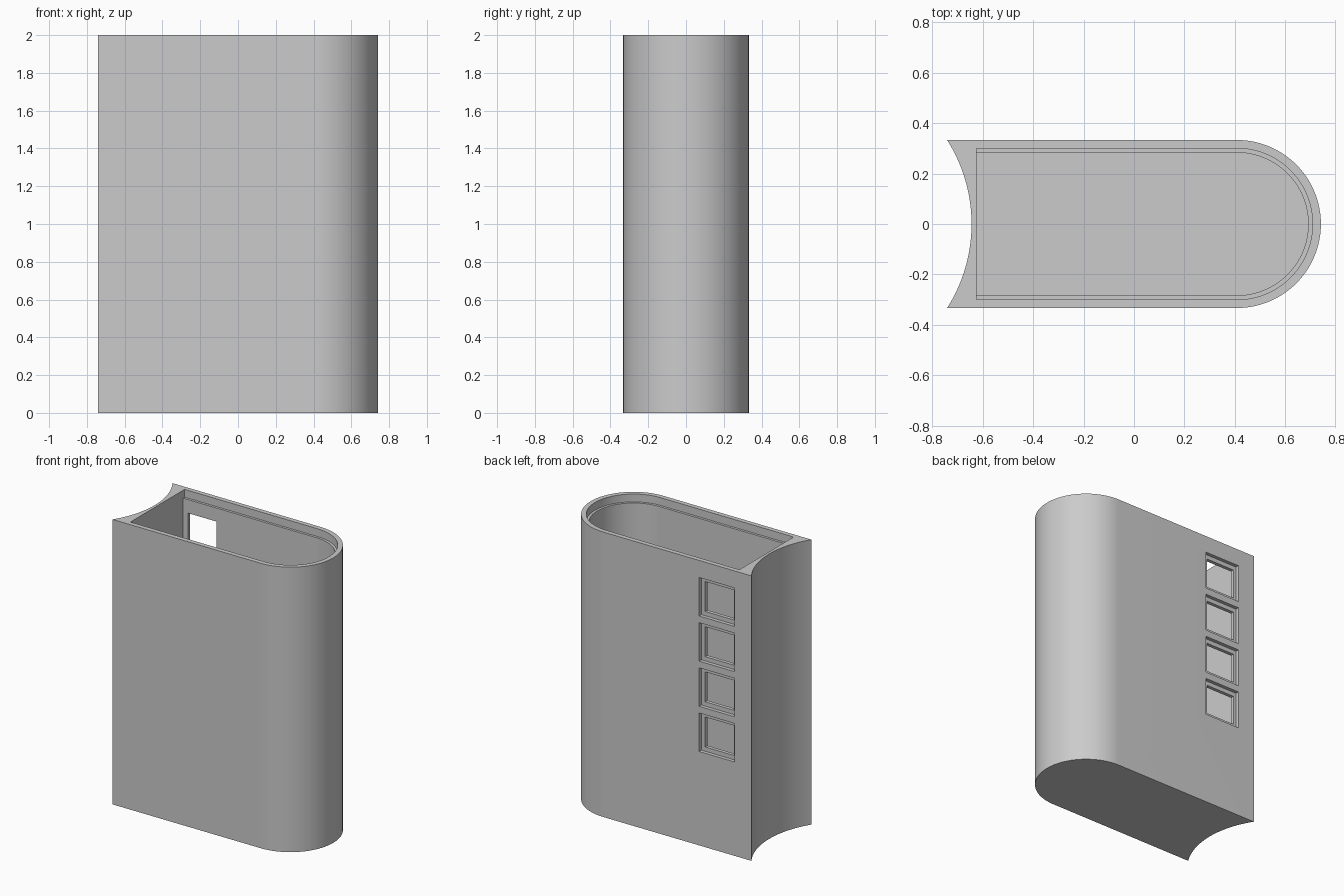
import bpy, bmesh, math

if "Cube" in bpy.data.objects:
    bpy.data.objects.remove(bpy.data.objects["Cube"], do_unlink=True)

grey = bpy.data.materials.new("plain_grey")
grey.use_nodes = True
grey.diffuse_color = (0.6, 0.6, 0.6, 1)
grey.node_tree.nodes["Principled BSDF"].inputs["Base Color"].default_value = (0.6, 0.6, 0.6, 1)

ROUND_X = 0.408      # centre of the rounded end
HALF_WIDTH = 0.333


def arc(cx, radius, start, end, steps):
    return [(cx + radius * math.cos(start + (end - start) * i / steps),
             radius * math.sin(start + (end - start) * i / steps))
            for i in range(steps + 1)]


def prism(name, outline, bottom, top):
    """Extrude a flat outline upward between two heights."""
    bm = bmesh.new()
    face = bm.faces.new([bm.verts.new((x, y, bottom)) for x, y in outline])
    new = bmesh.ops.extrude_face_region(bm, geom=[face])["geom"]
    bmesh.ops.translate(bm, vec=(0, 0, top - bottom),
                        verts=[v for v in new if isinstance(v, bmesh.types.BMVert)])
    bmesh.ops.recalc_face_normals(bm, faces=bm.faces)
    mesh = bpy.data.meshes.new(name)
    bm.to_mesh(mesh)
    bm.free()
    mesh.materials.append(grey)
    obj = bpy.data.objects.new(name, mesh)
    bpy.context.collection.objects.link(obj)
    return obj


def cut(target, cutter):
    """Subtract the cutter, then discard it."""
    cutter.hide_render = True
    mod = target.modifiers.new("cut", "BOOLEAN")
    mod.operation, mod.solver, mod.object = "DIFFERENCE", "EXACT", cutter
    bpy.context.view_layer.objects.active = target
    bpy.ops.object.modifier_apply(modifier=mod.name)
    bpy.data.objects.remove(cutter, do_unlink=True)


def box(name, x0, x1, y0, y1, z0, z1):
    return prism(name, [(x0, y0), (x1, y0), (x1, y1), (x0, y1)], z0, z1)


def rounded_slot(radius):
    return [(-0.625, -radius)] + arc(ROUND_X, radius, -math.pi / 2, math.pi / 2, 48) + [(-0.625, radius)]


# Shell: rounded at one end, hollowed by a concave arc at the other
sag = 0.097
hollow_r = (HALF_WIDTH ** 2 + sag ** 2) / (2 * sag)
hollow_angle = math.asin(HALF_WIDTH / hollow_r)
hollow_x = -0.644 - hollow_r
outline = (arc(ROUND_X, HALF_WIDTH, -math.pi / 2, math.pi / 2, 48)
           + arc(hollow_x, hollow_r, hollow_angle, -hollow_angle, 32))
shell = prism("shell", outline, 0, 2)

# Open cavity with a shallow lid ledge around the rim
cut(shell, prism("ledge_cutter", rounded_slot(0.300), 1.945, 2.1))
cut(shell, prism("cavity_cutter", rounded_slot(0.283), 0.05, 2.1))

# Four stepped windows down the back wall
for i in range(4):
    top = 1.88 - 0.317 * i
    cut(shell, box("frame_cutter", -0.61, -0.335, 0.308, 0.4, top - 0.27, top))
    cut(shell, box("window_cutter", -0.588, -0.365, 0.2, 0.4, top - 0.24, top - 0.03))

bpy.ops.object.select_all(action="DESELECT")
shell.select_set(True)
bpy.context.view_layer.objects.active = shell
bpy.ops.object.shade_smooth_by_angle(angle=math.radians(30))
